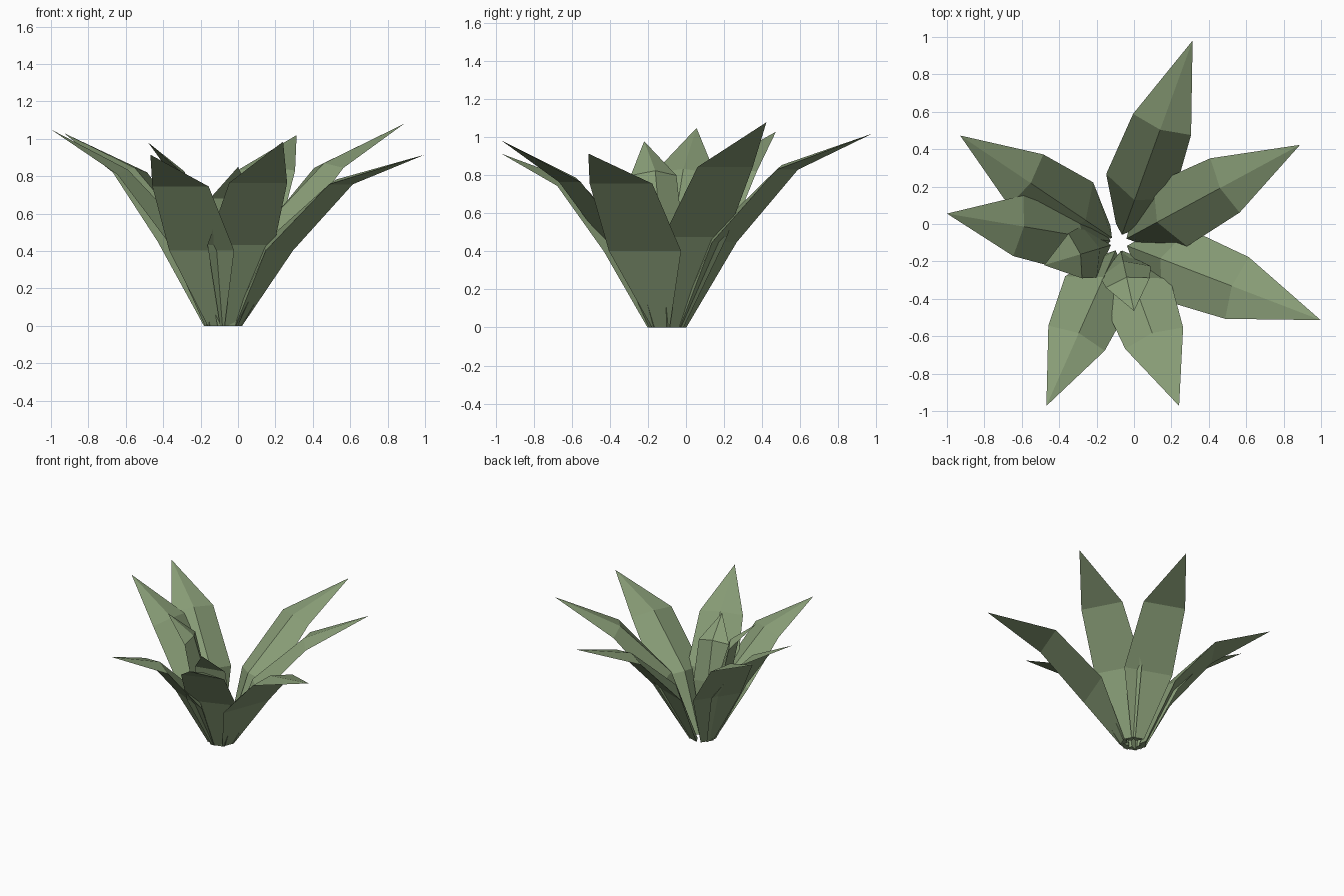
import bpy
import bmesh
from math import cos, sin, radians
from mathutils import Vector

cube = bpy.data.objects.get("Cube")
if cube:
    bpy.data.objects.remove(cube, do_unlink=True)

# One flat leaf green
GREEN = (0.25, 0.34, 0.185, 1.0)
leaf_green = bpy.data.materials.new("leaf_green")
leaf_green.use_nodes = True
leaf_green.diffuse_color = GREEN
leaf_green.node_tree.nodes["Principled BSDF"].inputs["Base Color"].default_value = GREEN

CENTRE = Vector((-0.08, -0.10, 0))


def make_leaf(name, angle, reach, height, shoulder, width=1.0):
    """Leaf with a flat underside and a raised ridge along its inner face."""
    out = Vector((cos(radians(angle)), sin(radians(angle)), 0))
    side = Vector((-out.y, out.x, 0))
    up = Vector((0, 0, 1))

    # Stations: distance out, height, half width, ridge inset, ridge lift
    stations = [
        (0.09, 0.0, 0.05, 0.045, 0.0),
        (0.08 + 0.21 * reach, 0.44 * height, 0.19 * width, 0.08 * width, 0.04 * width),
        (0.585 * reach, shoulder, 0.165 * width, 0.03, 0.025),
    ]
    bm = bmesh.new()
    rings = []
    for dist, z, half, inset, lift in stations:
        mid = CENTRE + out * dist + up * z
        ridge = mid - out * inset + up * lift
        rings.append([bm.verts.new(p) for p in (mid + side * half, ridge, mid - side * half)])
    tip = bm.verts.new(CENTRE + out * reach + up * height)

    # Triangular tube from the foot to the shoulder, closed by the point
    for low, high in zip(rings, rings[1:]):
        for i in range(3):
            j = (i + 1) % 3
            bm.faces.new((low[i], low[j], high[j], high[i]))
    for i in range(3):
        bm.faces.new((rings[-1][i], rings[-1][(i + 1) % 3], tip))
    bm.faces.new(rings[0])
    bmesh.ops.recalc_face_normals(bm, faces=bm.faces[:])

    mesh = bpy.data.meshes.new(name)
    bm.to_mesh(mesh)
    bm.free()
    mesh.materials.append(leaf_green)
    obj = bpy.data.objects.new(name, mesh)
    bpy.context.collection.objects.link(obj)
    return obj


# Outer rosette, then two short inner leaves
make_leaf("back_leaf", 70, 1.15, 1.02, 0.83)
make_leaf("back_left_leaf", 28.4, 1.10, 1.08, 0.845)
make_leaf("left_leaf", -21, 1.155, 0.915, 0.757, 1.07)
make_leaf("front_left_leaf", -69.8, 0.93, 0.985, 0.765)
make_leaf("front_right_leaf", -114, 0.955, 0.915, 0.745)
make_leaf("right_leaf", 170.4, 0.933, 1.05, 0.81)
make_leaf("back_right_leaf", 146, 1.025, 1.03, 0.82)
make_leaf("inner_front_leaf", -77.6, 0.374, 0.85, 0.68, 0.73)
make_leaf("inner_right_leaf", -163.3, 0.418, 0.98, 0.8, 0.76)
